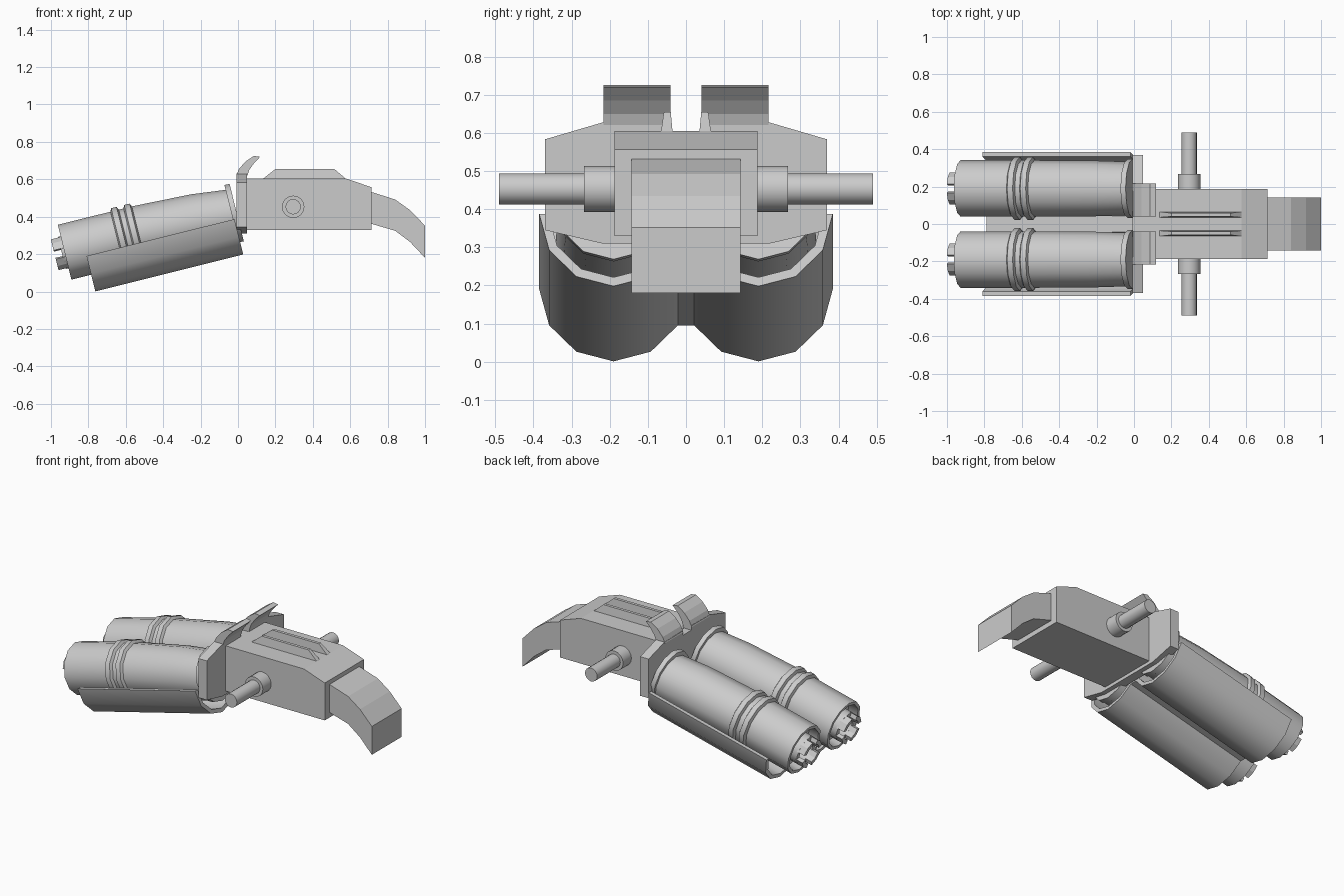
import bpy, bmesh
from math import sin, cos, radians, pi
from mathutils import Vector

if "Cube" in bpy.data.objects:
    bpy.data.objects.remove(bpy.data.objects["Cube"])

TILT = radians(14)
D = Vector((cos(TILT), 0, sin(TILT)))      # barrel direction
N = Vector((-sin(TILT), 0, cos(TILT)))     # barrel "up"
Y = Vector((0, 1, 0))
MUZZLE = Vector((-0.927, 0.19, 0.21))


def finish(bm, name, mirror=False, smooth=False):
    bmesh.ops.remove_doubles(bm, verts=bm.verts, dist=1e-5)
    bmesh.ops.recalc_face_normals(bm, faces=bm.faces)
    me = bpy.data.meshes.new(name)
    bm.to_mesh(me)
    bm.free()
    ob = bpy.data.objects.new(name, me)
    bpy.context.collection.objects.link(ob)
    if mirror:
        ob.modifiers.new("mirror", 'MIRROR').use_axis = (False, True, False)
    if smooth:
        bpy.ops.object.select_all(action='DESELECT')
        ob.select_set(True)
        bpy.context.view_layer.objects.active = ob
        bpy.ops.object.shade_smooth_by_angle(angle=radians(35))
    return ob


def add_prism(bm, pts, vec):
    """Extrude a closed 3D outline along vec."""
    a = [bm.verts.new(p) for p in pts]
    b = [bm.verts.new(Vector(p) + vec) for p in pts]
    n = len(pts)
    bm.faces.new(a)
    bm.faces.new(b[::-1])
    for i in range(n):
        bm.faces.new((a[i], a[(i + 1) % n], b[(i + 1) % n], b[i]))


def side_profile(name, xz, y0, y1, mirror=False):
    bm = bmesh.new()
    add_prism(bm, [(x, y0, z) for x, z in xz], Vector((0, y1 - y0, 0)))
    return finish(bm, name, mirror)


def lathe(name, stations, origin, axis, up, side, n=12, closed=False):
    """Rings of (distance, radius, up offset) joined along an axis."""
    bm = bmesh.new()
    rings = []
    for u, r, off in stations:
        rings.append([bm.verts.new(origin + axis * u + up * (off + r * cos(2 * pi * k / n))
                                   + side * (r * sin(2 * pi * k / n))) for k in range(n)])
    pairs = list(zip(rings, rings[1:]))
    if closed:
        pairs.append((rings[-1], rings[0]))
    else:
        bm.faces.new(rings[0])
        bm.faces.new(rings[-1])
    for a, b in pairs:
        for k in range(n):
            bm.faces.new((a[k], a[(k + 1) % n], b[(k + 1) % n], b[k]))
    return finish(bm, name, True, True)


# Barrels: recessed muzzle, two raised bands, drooping tail and rear flange
lathe("barrel", [(.06, .125, 0), (0, .132, 0), (0, .151, 0), (.29, .151, 0),
                 (.298, .168, 0), (.328, .168, 0), (.336, .151, 0), (.362, .151, 0),
                 (.37, .168, 0), (.4, .168, 0), (.408, .151, 0),
                 (.73, .149, -.012), (.92, .143, -.028)],
      MUZZLE, D, N, Y)
lathe("barrel_flange", [(.916, .158, -.016), (.944, .158, -.017)], MUZZLE, D, N, Y)

# Nozzles: short tube with four prongs
lathe("nozzle", [(.08, .088, 0), (-.015, .088, 0), (-.015, .062, 0), (.08, .062, 0)],
      MUZZLE, D, N, Y, closed=True)
bm = bmesh.new()
for q in range(4):
    ang = [radians(q * 90 + a) for a in (16, 45, 74)]
    ring = [(a, .088) for a in ang] + [(a, .062) for a in reversed(ang)]
    add_prism(bm, [MUZZLE + D * -.055 + N * (r * cos(a)) + Y * (r * sin(a)) for a, r in ring],
              D * .05)
finish(bm, "nozzle_prongs", True)

# Double cradle under the barrels
start = Vector((-0.81, 0, 0.19))


def cradle_half(r):
    return [(.19 + r * cos(radians(-30 * i)), r * sin(radians(-30 * i))) for i in range(6)]


outer, inner = cradle_half(.195), cradle_half(.171)
w = outer + [(-y, v) for y, v in outer[::-1]]
w += [(-y, v) for y, v in inner] + inner[::-1]
bm = bmesh.new()
add_prism(bm, [start + Y * y + N * v for y, v in w], D * .815)
finish(bm, "cradle", smooth=True)

# Bulkhead plate, notched at the top centre
half = [(.04, .602), (.04, .63), (.22, .627), (.37, .583), (.37, .345), (.22, .31)]
bm = bmesh.new()
add_prism(bm, [(-.008, y, z) for y, z in half]
          + [(-.008, -y, z) for y, z in half[::-1]], Vector((.057, 0, 0)))
finish(bm, "bulkhead")

# Curved tabs on the bulkhead
side_profile("top_tab", [(-.01, .62), (.005, .655), (.04, .695), (.085, .725), (.118, .72),
                         (.085, .685), (.06, .65), (.05, .62)], .04, .217, True)

# Body, top ribs and curved grip
side_profile("body", [(.04, .605), (.575, .605), (.715, .557), (.715, .33), (.04, .33)],
             -.188, .188)
bm = bmesh.new()
low = [(.13, .035, .6), (.13, .066, .6), (.58, .066, .6), (.58, .035, .6)]
top = [(.2, .04, .655), (.2, .058, .655), (.515, .058, .655), (.515, .04, .655)]
a, b = ([bm.verts.new(p) for p in s] for s in (low, top))
bm.faces.new(a)
bm.faces.new(b)
for i in range(4):
    bm.faces.new((a[i], a[(i + 1) % 4], b[(i + 1) % 4], b[i]))
finish(bm, "top_rib", True)
side_profile("grip", [(.7, .535), (.72, .53), (.84, .492), (.92, .435), (1, .352), (1, .18),
                      (.92, .265), (.84, .325), (.72, .36), (.7, .36)], -.143, .143)

# Side pegs with collars
hub = Vector((.295, 0, .453))
lathe("side_peg", [(.17, .06, 0), (.268, .06, 0), (.268, .041, 0), (.49, .041, 0)],
      hub, Y, Vector((0, 0, 1)), Vector((1, 0, 0)), n=16)
